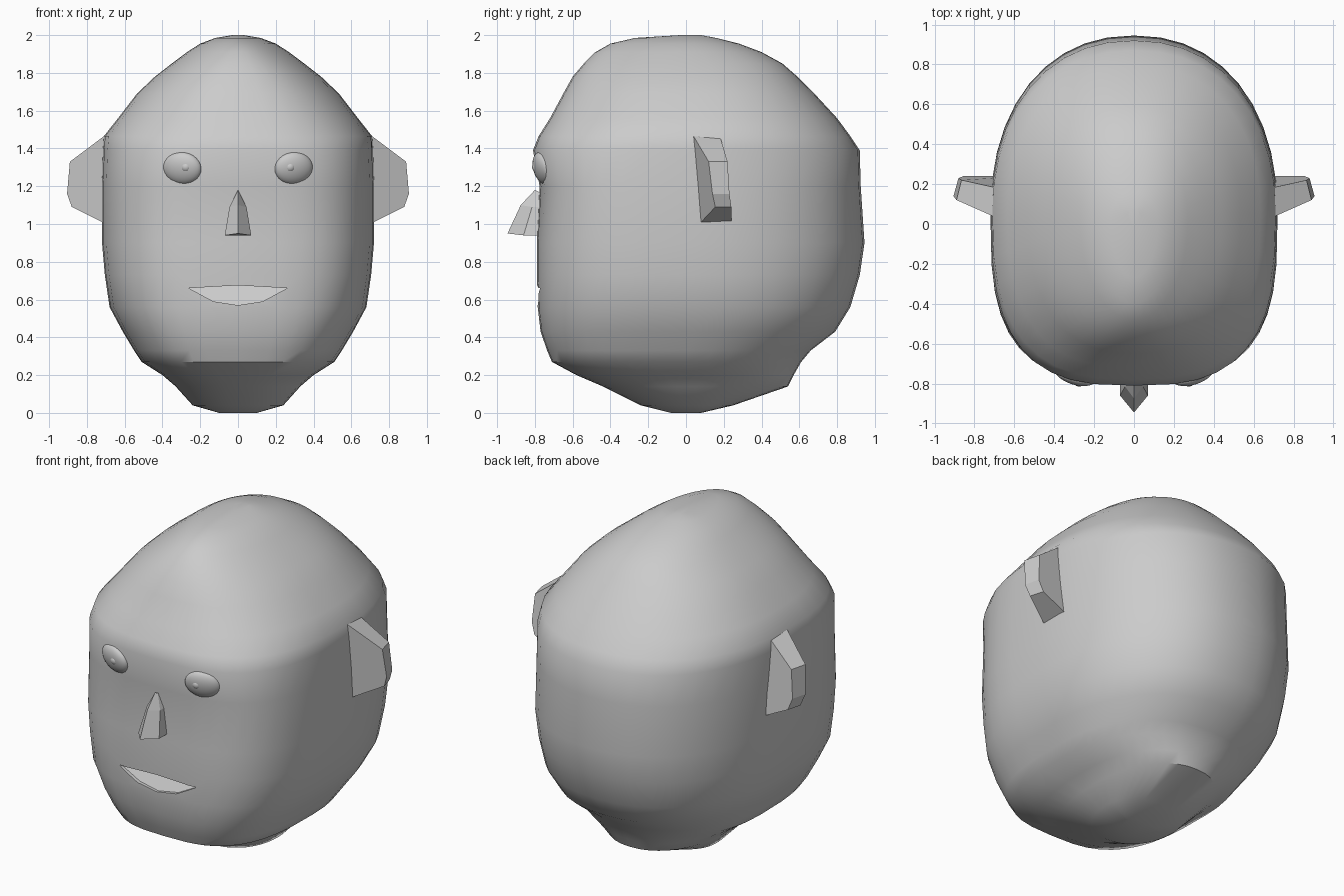
import bpy, bmesh
from math import cos, sin, pi, radians

if "Cube" in bpy.data.objects:
    bpy.data.objects.remove(bpy.data.objects["Cube"])


def make(name, rings, closed_caps=True):
    """Skin a stack of equal-length rings into one object."""
    bm = bmesh.new()
    loops = [[bm.verts.new(p) for p in r] for r in rings]
    n = len(loops[0])
    for a, b in zip(loops, loops[1:]):
        for i in range(n):
            j = (i + 1) % n
            bm.faces.new((a[i], a[j], b[j], b[i]))
    if closed_caps:
        bm.faces.new(loops[0][::-1])
        bm.faces.new(loops[-1])
    bmesh.ops.remove_doubles(bm, verts=bm.verts, dist=1e-5)
    bmesh.ops.recalc_face_normals(bm, faces=bm.faces)
    me = bpy.data.meshes.new(name)
    bm.to_mesh(me)
    bm.free()
    ob = bpy.data.objects.new(name, me)
    bpy.context.collection.objects.link(ob)
    return ob


def smooth(ob, angle):
    bpy.ops.object.select_all(action='DESELECT')
    ob.select_set(True)
    bpy.context.view_layer.objects.active = ob
    bpy.ops.object.shade_smooth_by_angle(angle=radians(angle))


# Head sections: z, half width, front y, back y, front squareness
SECTIONS = [
    (0.00, 0.10, -0.08, 0.08, 2.0), (0.04, 0.24, -0.24, 0.25, 2.2),
    (0.14, 0.33, -0.44, 0.54, 2.4), (0.20, 0.40, -0.58, 0.57, 2.7),
    (0.27, 0.51, -0.71, 0.61, 3.0), (0.33, 0.55, -0.735, 0.66, 3.1),
    (0.43, 0.61, -0.77, 0.79, 3.1), (0.56, 0.68, -0.785, 0.87, 3.1),
    (0.73, 0.705, -0.79, 0.92, 3.1), (0.90, 0.72, -0.79, 0.945, 3.1),
    (1.20, 0.72, -0.775, 0.925, 3.1), (1.39, 0.715, -0.81, 0.92, 2.9),
    (1.465, 0.71, -0.78, 0.87, 2.7), (1.56, 0.635, -0.72, 0.80, 2.6),
    (1.69, 0.535, -0.65, 0.68, 2.4), (1.78, 0.44, -0.60, 0.59, 2.3),
    (1.85, 0.35, -0.54, 0.51, 2.2), (1.91, 0.27, -0.48, 0.40, 2.0),
    (1.955, 0.20, -0.40, 0.28, 1.9), (1.985, 0.12, -0.27, 0.16, 1.9),
    (2.00, 0.03, -0.03, 0.08, 2.0)]


def section(z, w, front, back, n, count=40):
    mid = min(0.05, (front + back) / 2 + 0.05)
    pts = []
    for i in range(count):
        c, s = cos(2 * pi * i / count), sin(2 * pi * i / count)
        e = 2 / (n if s < 0 else 2.2)
        x = w * abs(c) ** e * (1 if c > 0 else -1)
        d = abs(s) ** e
        pts.append((x, mid + d * ((front - mid) if s < 0 else (back - mid)), z))
    return pts


head = make("head", [section(*s) for s in SECTIONS])

# Mouth: wedge cut with a floor sloping down to the lower lip
lip = [(-0.26, 0.66), (-0.13, 0.59), (0, 0.57), (0.13, 0.59), (0.26, 0.66),
       (0.13, 0.668), (0, 0.675), (-0.13, 0.668)]
depth = [-0.76, -0.76, -0.77, -0.76, -0.76, -0.72, -0.70, -0.72]
cutter = make("mouth_cutter", [[(x, -1.0, z) for x, z in lip],
                               [(x, y, z) for (x, z), y in zip(lip, depth)]])
cutter.hide_render = True
cutter.hide_set(True)
cut = head.modifiers.new("mouth", 'BOOLEAN')
cut.operation = 'DIFFERENCE'
cut.object = cutter
cut.solver = 'EXACT'
bpy.context.view_layer.update()
dg = bpy.context.evaluated_depsgraph_get()
carved = bpy.data.meshes.new_from_object(head.evaluated_get(dg))
head.modifiers.clear()
head.data = carved
bpy.data.objects.remove(cutter)
smooth(head, 35)


# Nose: pentagon sections rising to a point
def nose_ring(z, w, root, side, tip):
    return [(-w, root, z), (-w, side, z), (0, tip, z + 0.01), (w, side, z), (w, root, z)]


make("nose", [nose_ring(0.94, 0.07, -0.74, -0.86, -0.945),
              nose_ring(1.09, 0.045, -0.74, -0.815, -0.875),
              nose_ring(1.17, 0.005, -0.74, -0.78, -0.80)])

# Ear outline: x, z, front y, back y
EAR = [(0.58, 1.50, 0.00, 0.17), (0.71, 1.465, 0.04, 0.18), (0.89, 1.33, 0.12, 0.22),
       (0.905, 1.16, 0.14, 0.23), (0.88, 1.09, 0.155, 0.24), (0.72, 1.01, 0.08, 0.24),
       (0.58, 0.98, 0.04, 0.24)]

for side, label in ((1, "left"), (-1, "right")):
    make(label + "_ear", [[(side * x, f, z) for x, z, f, b in EAR],
                          [(side * (x - 0.025), b, z) for x, z, f, b in EAR]])
    # Eye and pupil
    for part, x, y, z, size in (("eye", 0.295, -0.757, 1.295, (0.105, 0.045, 0.088)),
                                ("pupil", 0.275, -0.785, 1.302, (0.03, 0.03, 0.03))):
        bpy.ops.mesh.primitive_uv_sphere_add(segments=24, ring_count=14, radius=1,
                                             location=(side * x, y, z))
        ob = bpy.context.object
        ob.name = label + "_" + part
        ob.scale = size
        ob.rotation_euler = (radians(15), 0, side * radians(17))
        smooth(ob, 60)
